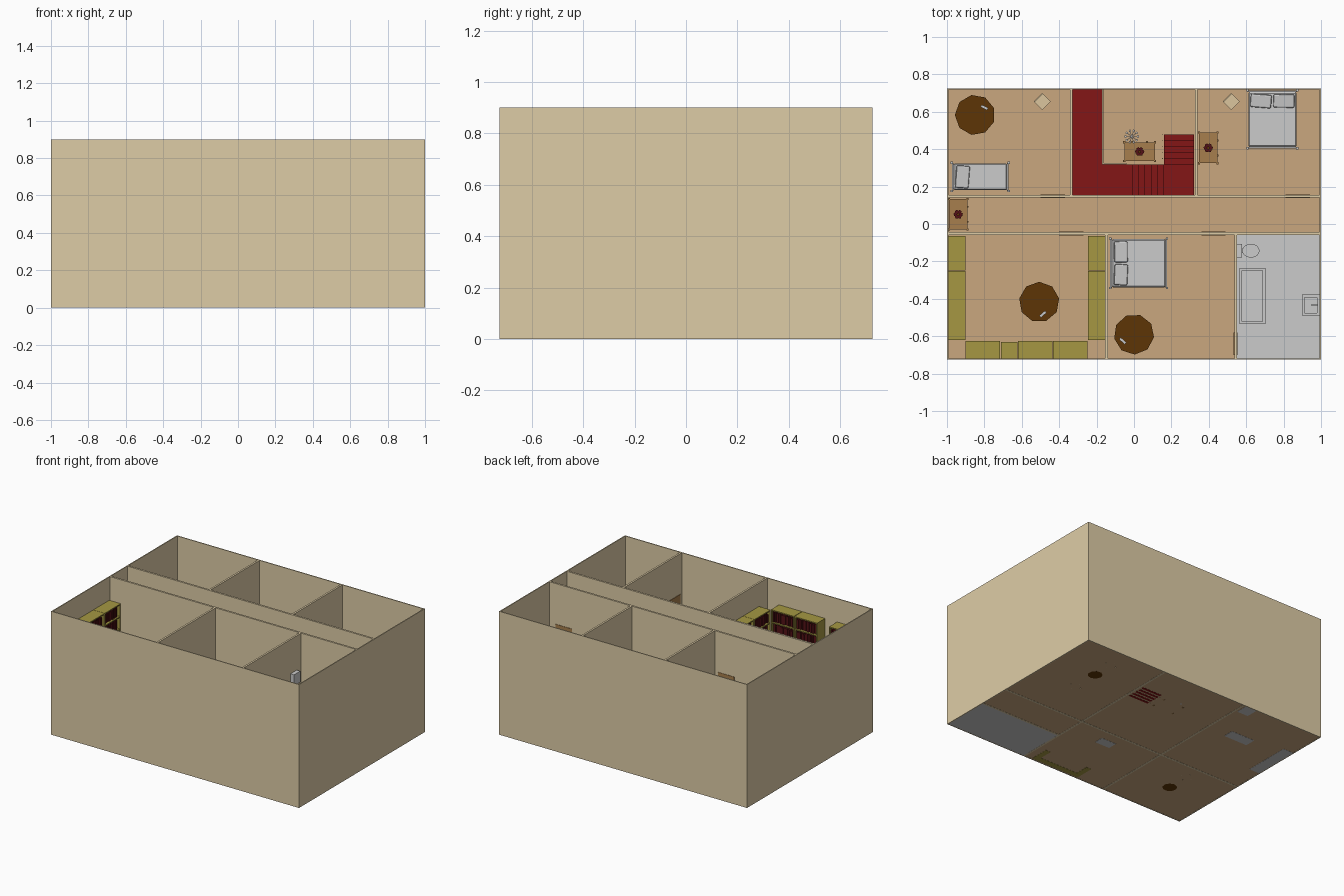
import bpy, bmesh, math, random
from mathutils import Matrix, Vector

if "Cube" in bpy.data.objects:
    bpy.data.objects.remove(bpy.data.objects["Cube"])
random.seed(4)

def mat(name, r, g, b):
    m = bpy.data.materials.new(name)
    m.diffuse_color = [(c / 255) ** 2.2 for c in (r, g, b)] + [1]
    m.use_nodes = True
    m.node_tree.nodes["Principled BSDF"].inputs["Base Color"].default_value = m.diffuse_color
    return m

CREAM = mat("cream", 221, 203, 165)
TAN = mat("tan_floor", 201, 166, 126)
RED = mat("red_carpet", 130, 28, 28)
OLIVE = mat("olive", 164, 150, 68)
BROWN = mat("brown", 94, 56, 14)
WOOD = mat("wood", 166, 126, 78)
BOOK = mat("book_red", 84, 24, 28)
PALE = mat("pale", 218, 196, 156)
GREY = None

def finish(name, bm, m, loc, rot):
    me = bpy.data.meshes.new(name)
    bmesh.ops.recalc_face_normals(bm, faces=bm.faces)
    bm.to_mesh(me)
    bm.free()
    if m:
        me.materials.append(m)
    o = bpy.data.objects.new(name, me)
    o.location, o.rotation_euler = loc, (0, 0, math.radians(rot))
    bpy.context.collection.objects.link(o)
    return o

def boxes(name, m, items, loc=(0, 0, 0), rot=0):
    """One object made of boxes (x0, x1, y0, y1, z0, z1)."""
    bm = bmesh.new()
    for a, b, c, d, e, f in items:
        t = Matrix.Translation(((a + b) / 2, (c + d) / 2, (e + f) / 2))
        bmesh.ops.create_cube(bm, size=1, matrix=t @ Matrix.Diagonal((b - a, d - c, f - e, 1)))
    return finish(name, bm, m, loc, rot)

def prism(name, m, r1, r2, h, n, loc, rot=0, sx=1):
    bm = bmesh.new()
    bmesh.ops.create_cone(bm, cap_ends=True, segments=n, radius1=r1, radius2=r2, depth=h,
                          matrix=Matrix.Translation((0, 0, h / 2)) @ Matrix.Diagonal((sx, 1, 1, 1)))
    return finish(name, bm, m, loc, rot)

Y, F, TOP, T = .725, .36, .9, .007   # half depth, upper floor, wall top, wall thickness

# outer walls, one shell per storey
for name, z0, z1 in (("lower", 0, F), ("upper", F, TOP)):
    boxes(name + "_outer_walls", CREAM, [
        (-1, 1, -Y, -Y + T, z0, z1), (-1, 1, Y - T, Y, z0, z1),
        (-1, -1 + T, -Y + T, Y - T, z0, z1), (1 - T, 1, -Y + T, Y - T, z0, z1)])

# inner walls
e, w = 1 - T, Y - T
boxes("upper_inner_walls", CREAM, [
    (-e, e, .142, .156, F, TOP), (-e, e, -.058, -.044, F, TOP),
    (-.342, -.328, .156, w, F, TOP), (.326, .34, .156, w, F, TOP),
    (-.154, -.14, -w, -.058, F, TOP), (.536, .55, -w, -.058, F, TOP)])
boxes("lower_inner_walls", CREAM, [
    (-e, e, -.137, -.123, 0, .35), (.333, .347, -w, -.137, 0, .35), (.333, .347, -.123, w, 0, .35),
    (-.347, -.333, -w, -.137, 0, .35), (-.347, -.333, -.123, w, 0, .35), (.347, e, -.372, -.358, 0, .35)])

# floors
boxes("lower_floor", TAN, [(-e, .34, -w, w, .001, .004), (.34, e, -.365, w, .001, .004)])
boxes("lower_tiles", GREY, [(.347, e, -w, -.372, .0005, .004)])
boxes("upper_floor", TAN, [(-e, .543, -w, .149, F - .01, F), (.543, e, -.051, .149, F - .01, F),
                           (-e, -.335, .149, w, F - .01, F), (.333, e, .149, w, F - .01, F)])
boxes("bathroom_tiles", GREY, [(.543, e, -w, -.051, F - .01, F)])

# doors
def door_x(x, y):
    return (x, x + .13, y - .01, y + .01, F, .605)
boxes("upper_doors", WOOD, [door_x(-.5, .149), door_x(.81, .149), door_x(-.4, -.051), door_x(.36, -.051),
                            (.533, .553, -.7, -.58, F, .605)])

# carpeted gallery and staircase
boxes("gallery", RED, [(-.328, -.17, .156, w, F - .012, F + .002), (-.17, -.04, .156, .318, F - .012, F + .002)])
rise = F / 12
steps = [(.16, .322, .478 - .0318 * (i + 1), .478 - .0318 * i, max(.002, rise * (i - 1)), rise * (i + 1))
         for i in range(5)]
steps.append((.16, .322, .156, .32, rise * 4, rise * 6))
steps += [(.16 - .0333 * (i + 1), .16 - .0333 * i, .156, .318, rise * (i + 4), rise * (i + 7) - .001)
          for i in range(6)]
steps += [(.162, .32, .478 - .0318 * i - .02, .478 - .0318 * i - .002, 0, .003) for i in range(5)]
boxes("staircase", RED, steps)
rail = [(-.17, -.162, .318, w, .45, .458), (-.17, -.04, .318, .326, .45, .458)]
rail += [(-.168, -.164, .34 + .045 * i, .344 + .045 * i, F, .45) for i in range(9)]
rail += [(-.15 + .045 * i, -.146 + .045 * i, .32, .324, F, .45) for i in range(3)]
rail += [(.15, .155, .475 - .0318 * i, .479 - .0318 * i, 0, rise * (i + 1) + .09) for i in range(5)]
boxes("stair_railing", PALE, rail)

# bookcases with rows of books
def bookcase(x, y, rot):
    W, D, H, t = .184, .092, .37, .008
    loc = (x, y, F)
    h = W / 2
    case = [(-h, -h + t, -D, 0, 0, H), (h - t, h, -D, 0, 0, H), (-h, h, -.004, 0, 0, H)]
    case += [(-h, h, -D, 0, i * (H - t) / 4, i * (H - t) / 4 + t) for i in range(5)]
    boxes("bookcase", OLIVE, case, loc, rot)
    books = []
    for i in range(4):
        z, u = i * (H - t) / 4 + t, -h + t
        while u < h - t - .012:
            b = random.uniform(.007, .012)
            books.append((u, u + b - .001, -D + random.uniform(.008, .018), -.004, z, z + random.uniform(.06, .08)))
            u += b
    boxes("books", BOOK, books, loc, rot)
for i in range(3):
    yc = -.157 - .186 * i
    bookcase(-e, yc, 90)
    bookcase(-.155, yc, -90)
for x in (-.808, -.528, -.34):
    bookcase(x, -w, 180)
boxes("low_cabinet", OLIVE, [(-.712, -.622, -w, -.63, F, .48), (-.705, -.629, -.708, -.637, .48, .488)])

# round tables, each with a small object on top
def table(x, y, z, rot, dx, dy, ang):
    prism("table_top", BROWN, .108, .108, .012, 9, (x, y, z + .1), rot)
    prism("table_leg", BROWN, .014, .014, .1, 8, (x, y, z))
    prism("table_foot", BROWN, .05, .03, .012, 9, (x, y, z), rot)
    boxes("table_item", GREY, [(-.02, .02, -.007, .007, 0, .012)], (x + dx, y + dy, z + .112), ang)
table(-.85, .583, F, 10, .05, .04, -25)
table(-.507, -.417, F, 0, .02, -.065, 40)
table(0, -.59, F, 22, -.06, -.035, -40)

# small square chairs
def chair(x, y, z=F):
    s = .032
    legs = [(a, a + .006, b, b + .006, 0, .06) for a in (-s, s - .006) for b in (-s, s - .006)]
    boxes("chair", PALE, legs + [(-s, s, -s, s, .06, .068), (-s, s, s - .006, s, .068, .13)], (x, y, z), 45)
chair(-.49, .655)
chair(.52, .655)

# beds: local head at +y
def bed(x, y, wd, ln, pillows, rot):
    h, l, loc = wd / 2, ln / 2, (x, y, F)
    frame = [(-h, h, l - .01, l, 0, .12), (-h, h, -l, -l + .008, 0, .07)]
    frame += [(a - .006, a + .006, b - .006, b + .006, 0, z) for a in (-h, h) for b, z in ((l, .135), (-l, .08))]
    boxes("bed_frame", GREY, frame, loc, rot)
    m = boxes("mattress", GREY, [(-h + .004, h - .004, -l + .008, l - .01, .025, .07)], loc, rot)
    m.modifiers.new("soft", "BEVEL").width = .006
    pw = (wd - .02) / pillows
    for i in range(pillows):
        p = boxes("pillow", GREY, [(-pw / 2 + .005, pw / 2 - .005, -.036, .036, 0, .022)])
        off = Matrix.Rotation(math.radians(rot), 3, 'Z') @ Vector((-h + .01 + pw * (i + .5), l - .056, .07))
        p.location = Vector(loc) + off
        p.rotation_euler = (.1, 0, math.radians(rot + random.uniform(-5, 5)))
        b = p.modifiers.new("soft", "BEVEL")
        b.width, b.segments = .008, 2
bed(-.822, .252, .15, .304, 1, 90)
bed(.74, .56, .265, .31, 2, 0)
bed(.025, -.21, .265, .304, 2, 90)

# side tables with corner posts and a potted plant
def side_table(x, y, z, rot):
    a, b = .082, .05
    boxes("side_table", WOOD, [(-a, a, -b, b, .03, .1)] +
          [(u - .006, u + .006, v - .006, v + .006, 0, .107) for u in (-a, a) for v in (-b, b)] +
          [(u - .005, u + .005, b, b + .006, .06, .07) for u in (-.04, .04)], (x, y, z), rot)
    c = Vector((x, y, z + .1))
    prism("plant_pot", BROWN, .01, .016, .025, 8, c)
    for i in range(6):
        t = i * math.tau / 6
        prism("plant_leaf", BOOK, .003, .011, .02, 5, c + Vector((.015 * math.cos(t), .015 * math.sin(t), .024)))
side_table(-.94, .052, F, -90)
side_table(.397, .407, F, -90)
side_table(.03, .387, 0, 0)

# hall ornament: ring of small balls on thin arms
for i in range(10):
    t = i * 36
    boxes("ornament_arm", GREY, [(0, .032, -.0015, .0015, .13, .134), (.028, .038, -.005, .005, .13, .142)],
          (-.012, .468, 0), t)
prism("ornament_stem", GREY, .008, .005, .134, 8, (-.012, .468, 0))

# bathroom: tub, toilet, sink
def basin(name, x0, x1, y0, y1, z0, z1, t, d):
    boxes(name, GREY, [(x0, x1, y0, y1, z0, z1 - d), (x0, x0 + t, y0, y1, z1 - d, z1), (x1 - t, x1, y0, y1, z1 - d, z1),
                       (x0 + t, x1 - t, y0, y0 + t, z1 - d, z1), (x0 + t, x1 - t, y1 - t, y1, z1 - d, z1)])
basin("bathtub", .563, .702, -.535, -.235, F, .46, .014, .06)
prism("toilet_bowl", GREY, .022, .036, .075, 16, (.625, -.143, F), 0, 1.25)
prism("toilet_lid", GREY, .037, .037, .008, 16, (.625, -.143, F + .075), 0, 1.25)
boxes("toilet_tank", GREY, [(.55, .578, -.18, -.108, .57, .65), (.556, .566, -.148, -.138, F + .04, .57),
                            (.55, .6, -.155, -.13, F, F + .06)])
basin("sink", .897, e, -.49, -.378, .45, .49, .014, .03)
boxes("sink_pedestal", GREY, [(.935, .985, -.455, -.415, F, .45), (.95, .985, -.438, -.428, .49, .51)])

# lower storey furniture, resting on the ground
boxes("sofa", OLIVE, [(-.11, .28, -.71, -.67, 0, .12), (-.11, -.07, -.67, -.57, 0, .09), (.24, .28, -.67, -.57, 0, .09),
                      (-.07, .24, -.67, -.58, .02, .06)])
boxes("coffee_table", GREY, [(-.02, .1, -.28, -.21, 0, .05)])
boxes("kitchen_counter", GREY, [(-e, -.91, .1, .45, 0, .12)])
boxes("kitchen_island", GREY, [(-.69, -.5, .33, .41, 0, .12)])
boxes("fridge", GREY, [(-.45, -.36, .63, w, 0, .22)])
table(-.66, -.42, 0, 0, .03, .02, 20)
table(.67, .4, 0, 15, -.03, .02, 50)
for x, y in ((-.66, -.25), (.67, .56), (.67, .2)):
    chair(x, y, 0)
